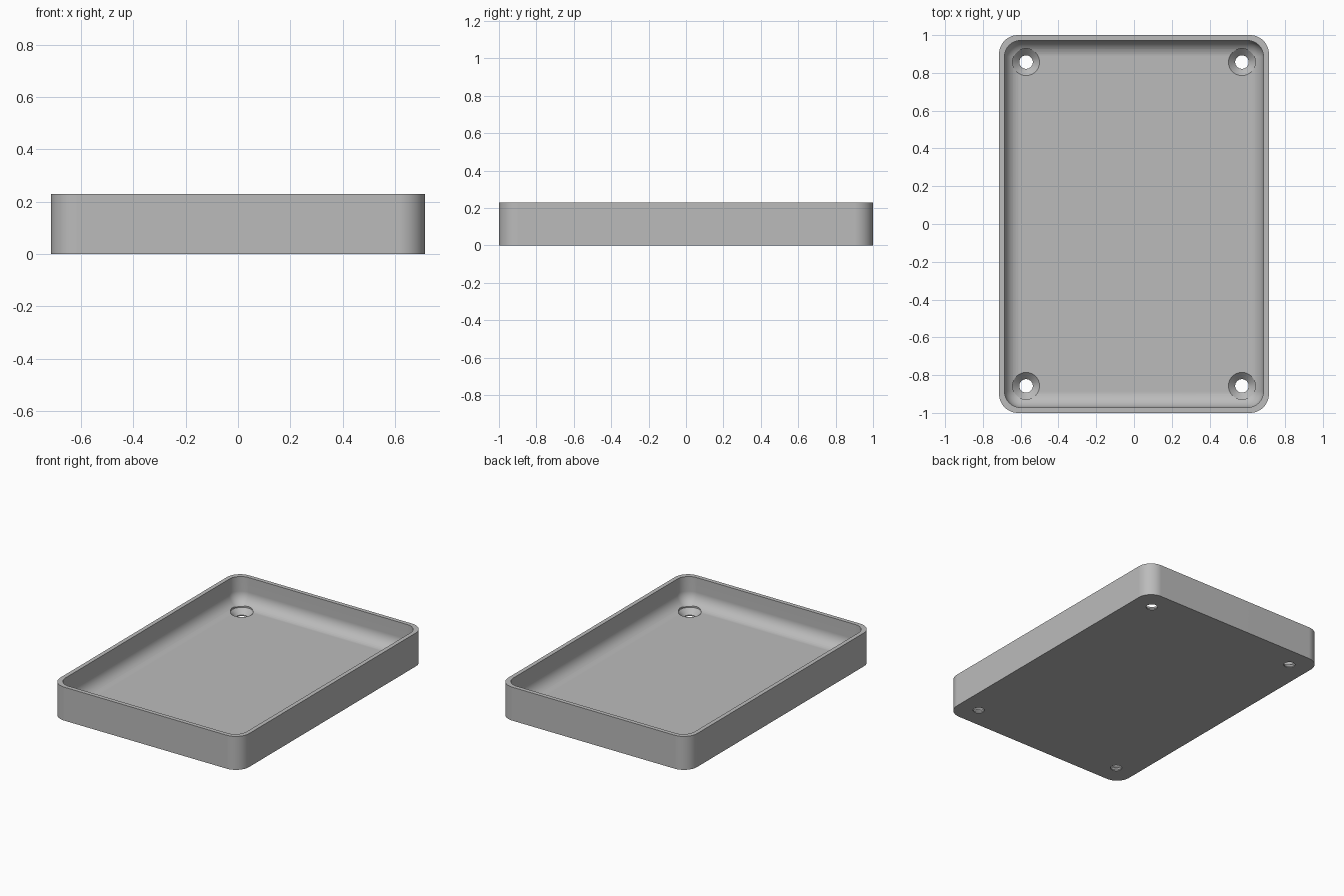
import bpy, bmesh, math

if "Cube" in bpy.data.objects:
    bpy.data.objects.remove(bpy.data.objects["Cube"])

U = 1 / 70                      # one design unit
HALF_X, HALF_Y, HEIGHT = 50 * U, 70 * U, 16 * U
WALL, FLOOR = 2 * U, 3 * U
OUTER_R, INNER_R = 7 * U, 6 * U
ARC = 12                        # segments per rounded corner

grey = bpy.data.materials.new("light grey")
grey.use_nodes = True
colour = (0.5, 0.5, 0.5, 1)
grey.diffuse_color = colour
grey.node_tree.nodes["Principled BSDF"].inputs["Base Color"].default_value = colour


def make_object(name, bm):
    bmesh.ops.recalc_face_normals(bm, faces=bm.faces)
    mesh = bpy.data.meshes.new(name)
    bm.to_mesh(mesh)
    bm.free()
    mesh.materials.append(grey)
    obj = bpy.data.objects.new(name, mesh)
    bpy.context.collection.objects.link(obj)
    return obj


def rounded_loop(bm, inset, radius, z):
    """Ring of vertices around a rounded rectangle."""
    ring = []
    for corner, (sx, sy) in enumerate([(1, 1), (-1, 1), (-1, -1), (1, -1)]):
        cx, cy = sx * (HALF_X - inset - radius), sy * (HALF_Y - inset - radius)
        for i in range(ARC + 1):
            a = (corner + i / ARC) * math.pi / 2
            ring.append(bm.verts.new((cx + radius * math.cos(a), cy + radius * math.sin(a), z)))
    return ring


def circle_loop(bm, x, y, radius, z, sides=48):
    angles = [2 * math.pi * i / sides for i in range(sides)]
    return [bm.verts.new((x + radius * math.cos(a), y + radius * math.sin(a), z)) for a in angles]


def loft(bm, rings):
    """Bridge successive rings and cap both ends."""
    for low, high in zip(rings, rings[1:]):
        for i in range(len(low)):
            j = (i + 1) % len(low)
            bm.faces.new((low[i], low[j], high[j], high[i]))
    bm.faces.new(rings[0])
    bm.faces.new(rings[-1])


# Tray shell: outer wall, flat rim, inner wall, then a fillet down to the floor
bm = bmesh.new()
rings = [rounded_loop(bm, 0, OUTER_R, z) for z in (0, HEIGHT)]
rings.append(rounded_loop(bm, WALL, INNER_R, HEIGHT))
STEPS = 10
for i in range(STEPS + 1):
    a = i / STEPS * math.pi / 2
    drop = INNER_R * (1 - math.cos(a)) * 0.99
    z = FLOOR + INNER_R * (1 - math.sin(a))
    rings.append(rounded_loop(bm, WALL + drop, INNER_R - drop, z))
loft(bm, rings)
tray = make_object("tray", bm)

# Countersunk screw holes near the corners
bm = bmesh.new()
HOLE_R, SINK_R = 2.5 * U, 5 * U
profile = [(HOLE_R, -U), (HOLE_R, U / 2), (SINK_R, FLOOR), (SINK_R, FLOOR + 5 * U)]
for sx in (-1, 1):
    for sy in (-1, 1):
        loft(bm, [circle_loop(bm, sx * 40 * U, sy * 60 * U, r, z) for r, z in profile])
cutter = make_object("screw_hole_cutter", bm)
cutter.hide_render = True

bpy.ops.object.select_all(action="DESELECT")
tray.select_set(True)
bpy.context.view_layer.objects.active = tray
cut = tray.modifiers.new("screw holes", "BOOLEAN")
cut.operation, cut.solver, cut.object = "DIFFERENCE", "EXACT", cutter
bpy.ops.object.modifier_apply(modifier=cut.name)
bpy.data.objects.remove(cutter)

# Smooth fillets with crisp rims
bpy.ops.object.shade_smooth_by_angle(angle=math.radians(30))
normals = tray.modifiers.new("even normals", "WEIGHTED_NORMAL")
normals.keep_sharp = True
